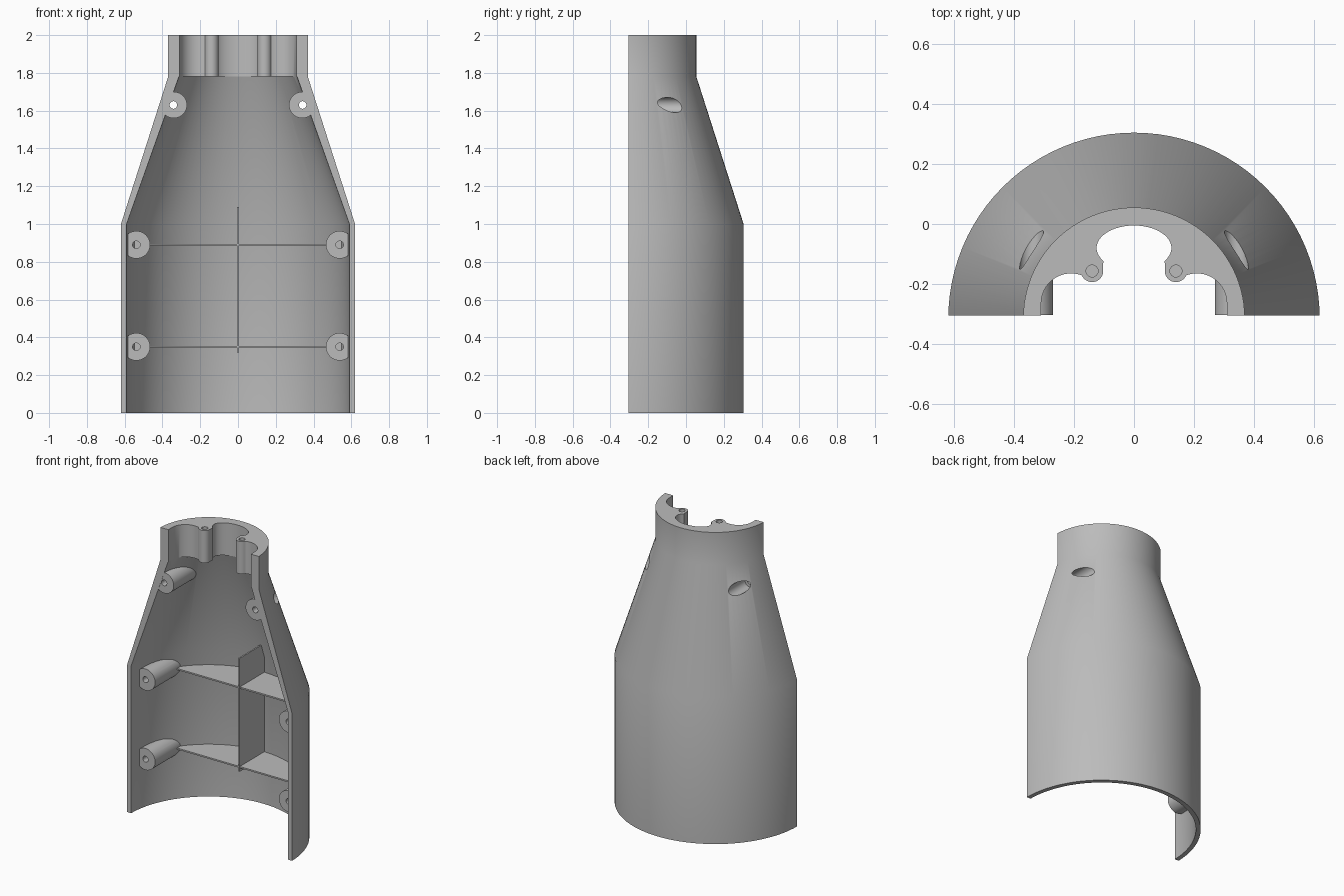
import bpy, bmesh
from math import sin, cos, pi, radians
from mathutils import Matrix

if "Cube" in bpy.data.objects:
    bpy.data.objects.remove(bpy.data.objects["Cube"])

AXIS_Y = -0.315   # lathe axis of the housing
CUT_Y = -0.305    # flat front plane

grey = bpy.data.materials.new("light_grey")
grey.use_nodes = True
grey.diffuse_color = (0.5, 0.5, 0.5, 1)
grey.node_tree.nodes["Principled BSDF"].inputs["Base Color"].default_value = (0.5, 0.5, 0.5, 1)


def finish(bm, name):
    bmesh.ops.recalc_face_normals(bm, faces=bm.faces)
    mesh = bpy.data.meshes.new(name)
    bm.to_mesh(mesh)
    bm.free()
    mesh.materials.append(grey)
    ob = bpy.data.objects.new(name, mesh)
    bpy.context.collection.objects.link(ob)
    return ob


def lathe(name, profile, front=None, sides=96):
    """Solid of revolution from (radius, z) pairs, optionally sliced flat at y = front."""
    bm = bmesh.new()
    rings = [[bm.verts.new((r * cos(2 * pi * i / sides), AXIS_Y + r * sin(2 * pi * i / sides), z))
              for i in range(sides)] for r, z in profile]
    for a, b in zip(rings, rings[1:]):
        for i in range(sides):
            j = (i + 1) % sides
            bm.faces.new((a[i], a[j], b[j], b[i]))
    bm.faces.new(rings[0])
    bm.faces.new(rings[-1])
    if front is not None:
        bmesh.ops.bisect_plane(bm, geom=bm.verts[:] + bm.edges[:] + bm.faces[:],
                               plane_co=(0, front, 0), plane_no=(0, 1, 0), clear_inner=True)
        bmesh.ops.holes_fill(bm, edges=[e for e in bm.edges if e.is_boundary], sides=0)
    return finish(bm, name)


def rod(name, r, x, z, y0, y1, sides=40):
    """Cylinder lying along y."""
    bm = bmesh.new()
    place = Matrix.Translation((x, (y0 + y1) / 2, z)) @ Matrix.Rotation(pi / 2, 4, "X")
    bmesh.ops.create_cone(bm, cap_ends=True, segments=sides, radius1=r, radius2=r,
                          depth=y1 - y0, matrix=place)
    return finish(bm, name)


def prism(name, points, z0, z1):
    """Outline in x, y extruded upwards."""
    bm = bmesh.new()
    base = bm.faces.new([bm.verts.new((x, y, z0)) for x, y in points])
    top = bmesh.ops.extrude_face_region(bm, geom=[base])["geom"]
    bmesh.ops.translate(bm, vec=(0, 0, z1 - z0), verts=[v for v in top if isinstance(v, bmesh.types.BMVert)])
    return finish(bm, name)


def boolean(ob, other, operation, keep=False):
    mod = ob.modifiers.new("cut", "BOOLEAN")
    mod.operation, mod.solver, mod.object = operation, "EXACT", other
    bpy.context.view_layer.objects.active = ob
    bpy.ops.object.modifier_apply(modifier=mod.name)
    if not keep:
        bpy.data.objects.remove(other)


def arc(cx, cy, rx, ry, a0, a1, n=16):
    angles = [radians(a0 + (a1 - a0) * i / n) for i in range(n + 1)]
    return [(cx + rx * cos(a), cy + ry * sin(a)) for a in angles]


# Half shell: outer form, minus the tapered cavity
shell = lathe("shell", [(0.62, 0), (0.62, 1), (0.37, 1.78), (0.37, 2)], CUT_Y)
cavity = lathe("cavity", [(0.59, -0.1), (0.59, 1), (0.313, 1.78)])
boolean(shell, cavity, "DIFFERENCE")

# Throat opening in the neck, with a lobe on each side
half = (arc(0, -0.08, 0.125, 0.075, 90, -35)
        + arc(0.14, -0.157, 0.037, 0.037, 170, 330)
        + arc(0.21, -0.265, 0.1, 0.1, 110, 0) + [(0.31, -0.4)])
outline = half + [(-x, y) for x, y in reversed(half[1:])]
boolean(shell, prism("throat", outline, 1.7, 2.1), "DIFFERENCE")

# Mid-wall envelope that trims all inner parts
envelope = lathe("envelope", [(0.605, 0.01), (0.605, 1), (0.34, 1.78), (0.34, 1.9)], -0.304)
envelope.hide_render = True

parts = [shell]
for side, sx in (("left", 1), ("right", -1)):
    # Blind screw hole in the neck lobe
    hole = prism("hole", arc(sx * 0.14, -0.157, 0.02, 0.02, 0, 345, 23), 1.88, 2.1)
    boolean(shell, hole, "DIFFERENCE")

    # Upper boss with a through hole and an outer counterbore
    upper = rod("upper_boss", 0.07, sx * 0.34, 1.63, -0.4, 0.3)
    boolean(upper, envelope, "INTERSECT", keep=True)
    boolean(shell, upper, "UNION")
    boolean(shell, rod("counterbore", 0.04, sx * 0.342, 1.63, -0.2, 0.3), "DIFFERENCE")
    boolean(shell, rod("hole", 0.02, sx * 0.342, 1.63, -0.5, -0.1), "DIFFERENCE")

    # Lower bosses with blind holes
    for level, z in (("middle", 0.89), ("bottom", 0.35)):
        boss = rod(f"{side}_{level}_boss", 0.073, sx * 0.538, z, -0.225, 0.3)
        boolean(boss, envelope, "INTERSECT", keep=True)
        boolean(boss, rod("hole", 0.02, sx * 0.538, z, -0.4, -0.1), "DIFFERENCE")
        parts.append(boss)

# Thin stiffening ribs
for level, z in (("middle", 0.89), ("bottom", 0.35)):
    parts.append(lathe(f"{level}_rib", [(0.6, z - 0.005), (0.6, z + 0.005)], 0.012))
spine = prism("vertical_rib", [(-0.005, 0.01), (0.005, 0.01), (0.005, 0.4), (-0.005, 0.4)], 0.32, 1.09)
boolean(spine, envelope, "INTERSECT")
parts.append(spine)

# Smooth round walls, crisp edges
bpy.ops.object.select_all(action="DESELECT")
for ob in parts:
    ob.select_set(True)
bpy.context.view_layer.objects.active = shell
bpy.ops.object.shade_smooth_by_angle(angle=radians(30))
